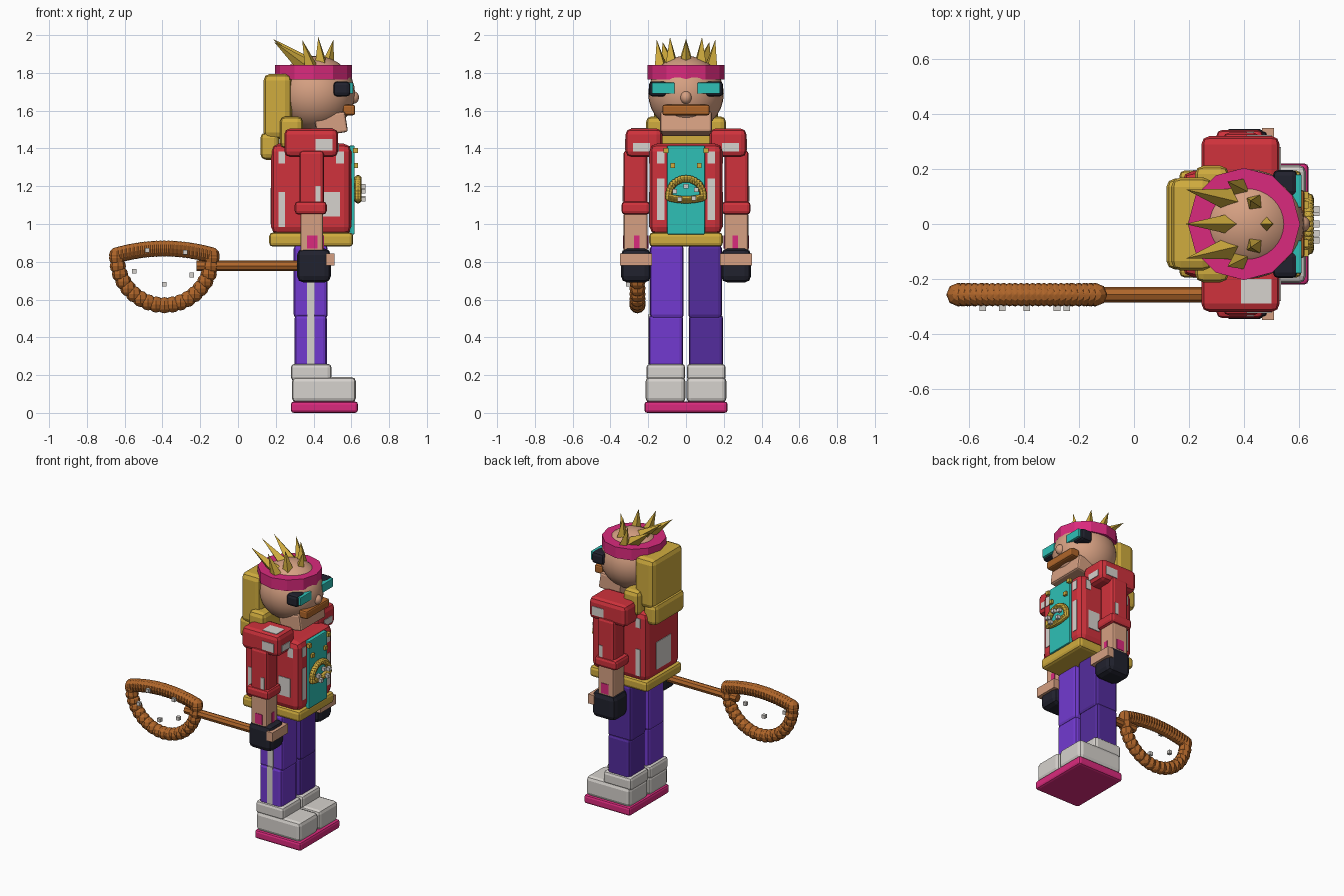
import bpy, bmesh, math
from mathutils import Vector, Matrix

old = bpy.data.objects.get("Cube")
if old:
    bpy.data.objects.remove(old, do_unlink=True)


def material(name, *srgb):
    """Flat material from sRGB byte values."""
    linear = [((c / 255 + 0.055) / 1.055) ** 2.4 for c in srgb] + [1]
    m = bpy.data.materials.new(name)
    m.use_nodes = True
    m.diffuse_color = linear
    m.node_tree.nodes["Principled BSDF"].inputs["Base Color"].default_value = linear
    return m


red = material("red", 208, 50, 60)
white = material("off white", 214, 210, 205)
teal = material("teal", 46, 192, 182)
gold = material("gold", 208, 172, 62)
purple = material("purple", 114, 58, 208)
dark_purple = material("dark purple", 84, 44, 158)
magenta = material("magenta", 218, 42, 125)
black = material("black", 33, 34, 46)
brown = material("brown", 176, 102, 42)
skin = material("skin", 214, 160, 130)


def finish(name, bm, mat, smooth=False):
    mesh = bpy.data.meshes.new(name)
    bm.to_mesh(mesh)
    bm.free()
    mesh.materials.append(mat)
    for poly in mesh.polygons:
        poly.use_smooth = smooth
    ob = bpy.data.objects.new(name, mesh)
    bpy.context.scene.collection.objects.link(ob)
    return ob


def box(name, mat, xs, ys, zs, bevel=0.02, tilt=0):
    """Box between the given ranges with rounded edges, tilted about y."""
    bm = bmesh.new()
    spans = [Vector(s) for s in (xs, ys, zs)]
    centre = Vector([sum(s) / 2 for s in spans])
    size = [abs(s[1] - s[0]) for s in spans]
    bmesh.ops.create_cube(bm, size=1, matrix=Matrix.Diagonal((*size, 1)))
    if bevel:
        bmesh.ops.bevel(bm, geom=bm.edges[:], offset=bevel, segments=2,
                        profile=0.5, affect='EDGES')
    bm.transform(Matrix.Translation(centre) @ Matrix.Rotation(tilt, 4, 'Y'))
    return finish(name, bm, mat)


def pair(name, mat, xs, ys, zs, bevel=0.02):
    """The same box on both sides of the figure."""
    for side, word in ((-1, "near"), (1, "far")):
        box(f"{word}_{name}", mat, xs, (side * ys[0], side * ys[1]), zs, bevel)


def ellipsoid(name, mat, centre, radii, segments=32):
    bm = bmesh.new()
    bmesh.ops.create_uvsphere(bm, u_segments=segments, v_segments=segments // 2, radius=1,
                              matrix=Matrix.Translation(centre) @ Matrix.Diagonal((*radii, 1)))
    return finish(name, bm, mat, True)


def cone(name, mat, start, end, r1, r2, sides):
    start, end = Vector(start), Vector(end)
    axis = end - start
    bm = bmesh.new()
    bmesh.ops.create_cone(bm, cap_ends=True, segments=sides, radius1=r1, radius2=r2,
                          depth=axis.length,
                          matrix=Matrix.Translation((start + end) / 2)
                          @ axis.to_track_quat('Z', 'Y').to_matrix().to_4x4())
    return finish(name, bm, mat)


def beaded_net(name, mat, place, scale, bead, stud_offset):
    """D-shaped rim of beads with small studs; place maps (u, v, depth) to space."""
    rim = []
    for i in range(25):
        u = -0.25 + 0.5 * i / 24
        rim.append((u, 0.015 + 0.035 * (1 - (u / 0.25) ** 2)))
    for i in range(19):
        a = math.pi * i / 18
        rim.append((0.25 * math.cos(a), -0.25 * math.sin(a)))
    bm = bmesh.new()
    for u, v in rim:
        spot = Matrix.Translation(place(u * scale, v * scale, 0))
        bmesh.ops.create_uvsphere(bm, u_segments=8, v_segments=6, radius=bead, matrix=spot)
    finish(name + "_rim", bm, mat)
    bm = bmesh.new()
    for u, v in ((-0.09, 0.04), (0.11, 0.03), (-0.16, -0.07), (0.145, -0.09), (0, -0.14)):
        spot = Matrix.Translation(place(u * scale, v * scale, stud_offset))
        bmesh.ops.create_cube(bm, size=0.024, matrix=spot)
    finish(name + "_studs", bm, white)


# Shoes and sole
box("sole", magenta, (0.28, 0.635), (-0.22, 0.22), (0, 0.06), 0.015)
pair("shoe", white, (0.285, 0.625), (0.002, 0.215), (0.055, 0.19), 0.025)
pair("shoe_ankle", white, (0.28, 0.495), (0.004, 0.21), (0.17, 0.26))

# Legs, one in each purple, with a stripe on the outside of the near leg
for word, side, mat in (("near", -1, purple), ("far", 1, dark_purple)):
    box(word + "_shin", mat, (0.3, 0.47), (side * 0.015, side * 0.197), (0.24, 0.52))
    box(word + "_thigh", mat, (0.295, 0.475), (side * 0.012, side * 0.19), (0.5, 0.89))
box("leg_stripe_lower", white, (0.365, 0.405), (-0.201, -0.194), (0.26, 0.52), 0)
box("leg_stripe_upper", white, (0.365, 0.405), (-0.194, -0.187), (0.51, 0.87), 0)

# Torso, belt and chest panel
box("belt", gold, (0.165, 0.61), (-0.195, 0.195), (0.88, 0.955))
box("torso", red, (0.175, 0.6), (-0.193, 0.193), (0.945, 1.425), 0.04)
box("chest_panel", teal, (0.59, 0.618), (-0.1, 0.1), (0.945, 1.415), 0.006)
for z, y in ((1.39, 0.105), (1.31, 0.07)):
    pair("panel_stud", gold, (0.61, 0.634), (y - 0.013, y + 0.013), (z - 0.013, z + 0.013), 0)

# White patches on the shirt
side_patches = (((0.215, 0.25), (0.985, 1.17)), ((0.45, 0.54), (1.04, 1.17)),
                ((0.215, 0.25), (1.32, 1.385)), ((0.52, 0.56), (1.32, 1.385)))
for xs, zs in side_patches:
    pair("side_patch", white, xs, (0.19, 0.197), zs, 0)
for zs in ((1.02, 1.24), (1.32, 1.385)):
    pair("chest_patch", white, (0.597, 0.604), (0.115, 0.153), zs, 0)
box("back_patch", white, (0.171, 0.178), (-0.08, 0.08), (1, 1.19), 0)

# Medallion
beaded_net("medallion", gold, lambda u, v, d: (0.635 + d, u, 1.147 - v), 0.37, 0.02, 0.028)

# Arms
pair("shoulder", red, (0.245, 0.53), (0.125, 0.32), (1.355, 1.505), 0.03)
pair("upper_sleeve", red, (0.325, 0.455), (0.205, 0.332), (1.09, 1.39))
pair("sleeve_cuff", red, (0.3, 0.47), (0.19, 0.342), (1.05, 1.12))
pair("forearm", skin, (0.33, 0.45), (0.203, 0.33), (0.85, 1.06), 0.012)
pair("wristband", magenta, (0.365, 0.42), (0.325, 0.334), (0.87, 0.94), 0)
pair("wristband_inside", magenta, (0.365, 0.42), (0.199, 0.206), (0.87, 0.94), 0)
pair("wristband_front", magenta, (0.446, 0.454), (0.245, 0.275), (0.87, 0.94), 0)
pair("glove", black, (0.312, 0.492), (0.185, 0.345), (0.69, 0.87), 0.035)
pair("fingers", skin, (0.465, 0.51), (0.18, 0.35), (0.78, 0.845), 0)
pair("shoulder_patch", white, (0.41, 0.5), (0.316, 0.324), (1.39, 1.45), 0)
pair("shoulder_front_patch", white, (0.527, 0.534), (0.19, 0.28), (1.385, 1.43), 0)
pair("sleeve_patch", white, (0.41, 0.437), (0.328, 0.336), (1.12, 1.2), 0)
box("shoulder_top_patch", white, (0.39, 0.5), (-0.29, -0.2), (1.501, 1.508), 0)

# Netted stick held in the near hand
cone("stick_handle", brown, (-0.22, -0.257, 0.778), (0.45, -0.257, 0.778), 0.028, 0.028, 8)
beaded_net("stick_net", brown, lambda u, v, d: (u - 0.39, d - 0.257, v + 0.82), 1, 0.043, -0.048)

# Head and face
ellipsoid("head", skin, (0.41, 0, 1.69), (0.21, 0.2, 0.2))
ellipsoid("nose", skin, (0.607, 0, 1.67), (0.034, 0.031, 0.035), 16)
box("jaw", skin, (0.41, 0.575), (-0.137, 0.137), (1.475, 1.585), 0.012, -0.15)
box("moustache", brown, (0.555, 0.62), (-0.125, 0.125), (1.575, 1.632), 0.012)
pair("goggle", black, (0.505, 0.595), (0.1, 0.197), (1.675, 1.755), 0.02)
pair("goggle_lens", teal, (0.57, 0.61), (0.06, 0.18), (1.69, 1.748), 0.004)
cone("headband", magenta, (0.4, 0, 1.765), (0.4, 0, 1.842), 0.204, 0.204, 12)

# Hair hanging down the back
box("hair_back", gold, (0.135, 0.285), (-0.17, 0.17), (1.45, 1.795), 0.035)
box("hair_tail", gold, (0.118, 0.22), (-0.165, 0.165), (1.34, 1.485), 0.03)
box("hair_neck", gold, (0.222, 0.345), (-0.212, 0.212), (1.4, 1.57), 0.03)

# Spikes swept backwards on top, upright at the front
cone("spike_back", gold, (0.36, 0, 1.85), (0.185, 0, 1.98), 0.04, 0, 4)
cone("spike_front", gold, (0.475, 0, 1.84), (0.505, 0, 1.975), 0.035, 0, 4)
for side in (-1, 1):
    cone("spike_back_side", gold, (0.36, side * 0.085, 1.83),
         (0.19, side * 0.125, 1.965), 0.045, 0, 4)
    cone("spike_middle", gold, (0.39, side * 0.13, 1.82),
         (0.34, side * 0.155, 1.975), 0.04, 0, 4)
    cone("spike_upright", gold, (0.44, side * 0.075, 1.84),
         (0.425, side * 0.085, 1.99), 0.04, 0, 4)
